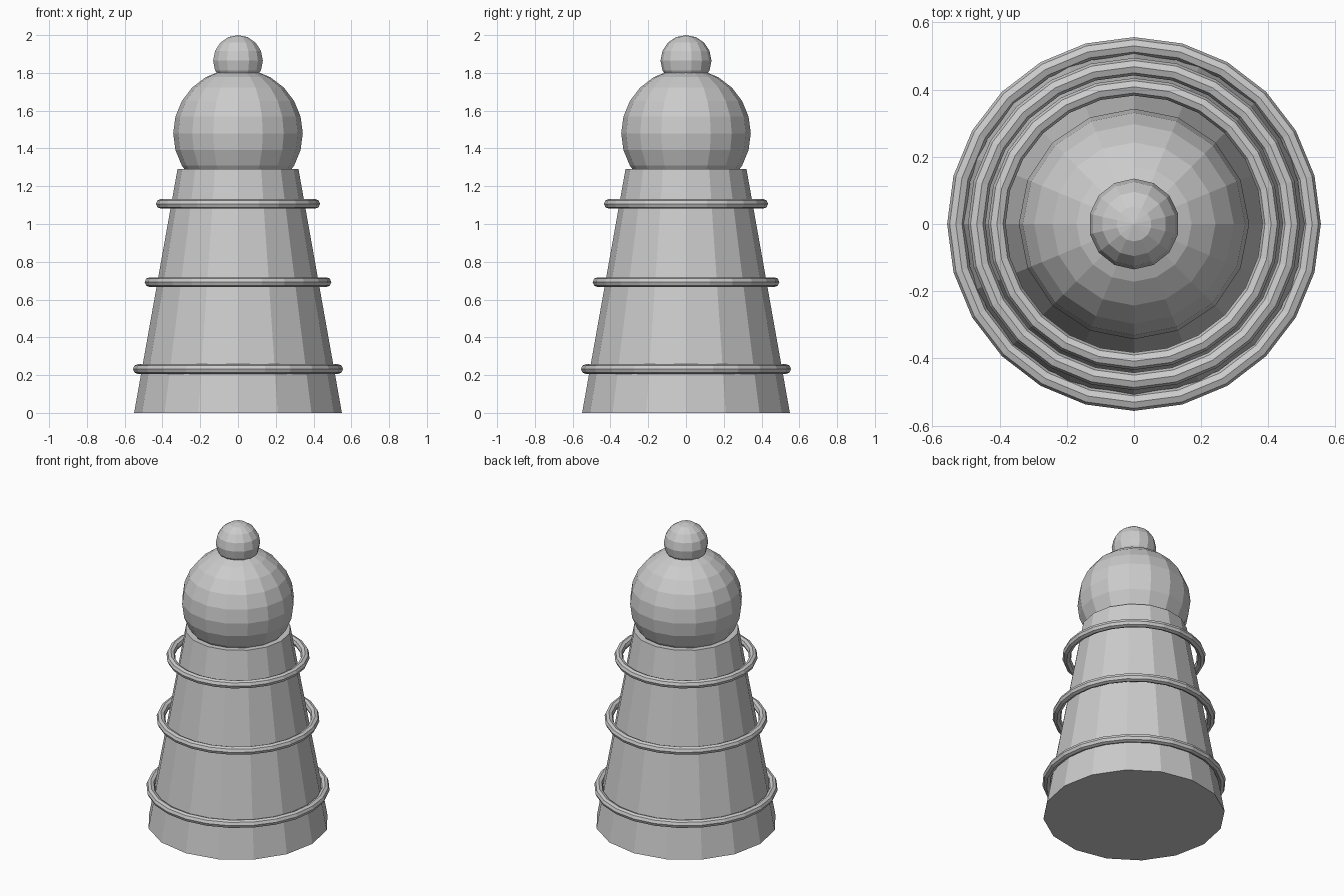
import bpy
from math import pi, cos, sin

if "Cube" in bpy.data.objects:
    bpy.data.objects.remove(bpy.data.objects["Cube"])


def cone(name, sides, r1, r2, z0, z1):
    bpy.ops.mesh.primitive_cone_add(vertices=sides, radius1=r1, radius2=r2,
                                    depth=z1 - z0, location=(0, 0, (z0 + z1) / 2))
    bpy.context.object.name = name


def ball(name, segments, rings, radius, z):
    bpy.ops.mesh.primitive_uv_sphere_add(segments=segments, ring_count=rings,
                                         radius=radius, location=(0, 0, z))
    bpy.context.object.name = name


def hoop(name, major, minor, z):
    bpy.ops.mesh.primitive_torus_add(major_segments=24, minor_segments=8,
                                     major_radius=major, minor_radius=minor,
                                     location=(0, 0, z))
    bpy.context.object.name = name


# Tapered body
cone("tapered_body", 16, 0.55, 0.32, 0, 1.292)

# Three thin hoops around the body
for i, (major, z) in enumerate([(0.53, 0.232), (0.468, 0.692), (0.408, 1.107)]):
    hoop(f"hoop_{i + 1}", major, 0.026, z)

# Dome ball and finial on top
ball("dome_ball", 16, 12, 0.343, 1.48)
ball("finial", 14, 8, 0.135, 1.865)
